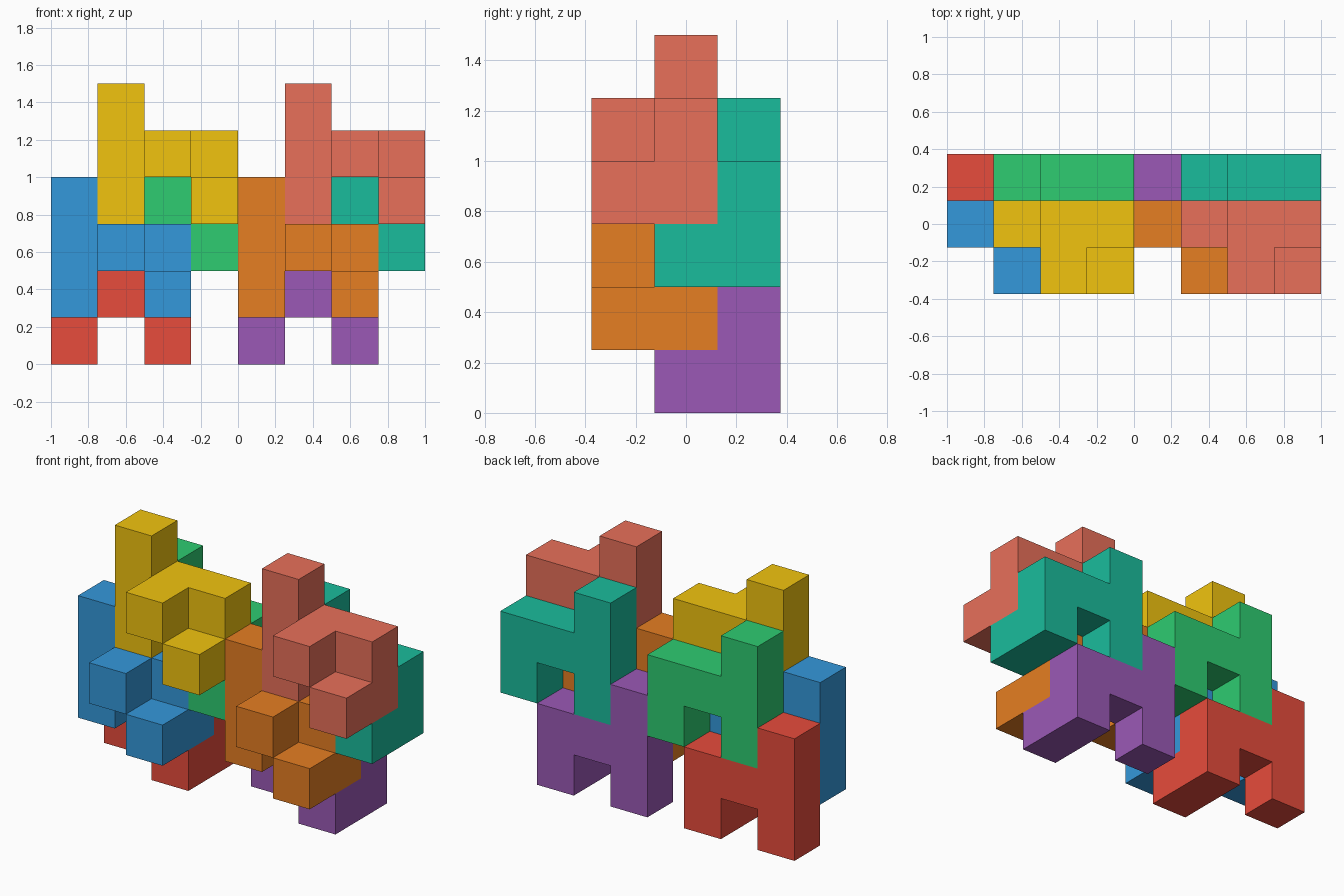
import bpy, bmesh
from mathutils import Vector

if "Cube" in bpy.data.objects:
    bpy.data.objects.remove(bpy.data.objects["Cube"])

S = 0.25  # edge length of one cube cell

# Cells (column, depth, height): a flat rear half with one peg, a knobbly front half
REAR = [(0, 2, 0), (0, 2, 1), (0, 2, 2), (1, 2, 1), (2, 2, 0), (2, 2, 1), (2, 1, 0)]
FRONT = [(0, 1, 1), (0, 1, 2), (0, 1, 3), (1, 1, 2), (1, 0, 2),
         (2, 1, 2), (2, 1, 1), (2, 0, 1)]


def linear(hex_code):
    """sRGB hex colour to linear RGBA."""
    rgb = [int(hex_code[i:i + 2], 16) / 255 for i in (0, 2, 4)]
    return [c / 12.92 if c <= 0.04045 else ((c + 0.055) / 1.055) ** 2.4 for c in rgb] + [1.0]


def puzzle_piece(name, cells, shift, colour):
    """Join cells into one solid shell with clean flat faces."""
    cells = {(x + shift[0], y, z + shift[1]) for x, y, z in cells}
    bm = bmesh.new()
    for cell in cells:
        centre = Vector((cell[0] - 3.5, cell[1] - 1, cell[2] + 0.5)) * S
        for axis in range(3):
            for sign in (-1, 1):
                near = list(cell)
                near[axis] += sign
                if tuple(near) in cells:
                    continue
                corners = []
                for u, v in ((-1, -1), (1, -1), (1, 1), (-1, 1))[::sign]:
                    p = Vector()
                    p[axis], p[(axis + 1) % 3], p[(axis + 2) % 3] = sign, u, v
                    corners.append(bm.verts.new(centre + p * S / 2))
                bm.faces.new(corners)
    bmesh.ops.remove_doubles(bm, verts=bm.verts, dist=1e-4)
    bmesh.ops.dissolve_limit(bm, angle_limit=0.01, verts=bm.verts, edges=bm.edges)
    mesh = bpy.data.meshes.new(name)
    bm.to_mesh(mesh)
    bm.free()
    mat = bpy.data.materials.new(name + "_colour")
    mat.diffuse_color = linear(colour)
    mat.use_nodes = True
    mat.node_tree.nodes["Principled BSDF"].inputs["Base Color"].default_value = mat.diffuse_color
    mesh.materials.append(mat)
    bpy.context.collection.objects.link(bpy.data.objects.new(name, mesh))


# Four interlocking pairs: lower and upper (one column over, two cells up), left and right
PAIRS = [("left_lower", (0, 0), "e74c3c", "3498db"),
         ("left_upper", (1, 2), "2ecc71", "f1c40f"),
         ("right_lower", (4, 0), "9b59b6", "e67e22"),
         ("right_upper", (5, 2), "1abc9c", "e8705a")]
for label, shift, rear_colour, front_colour in PAIRS:
    puzzle_piece(label + "_rear_piece", REAR, shift, rear_colour)
    puzzle_piece(label + "_front_piece", FRONT, shift, front_colour)
